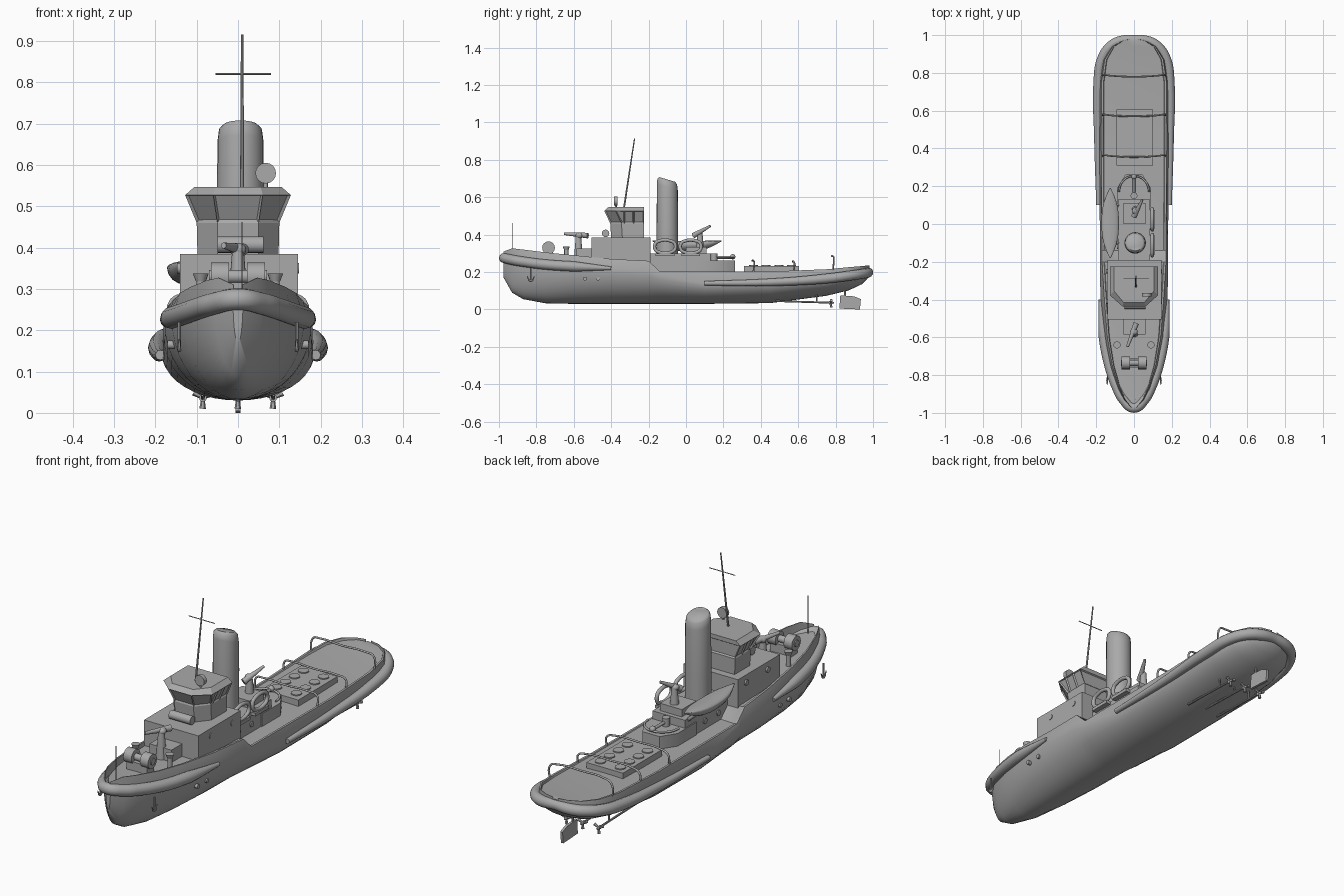
import bpy, bmesh, math
from mathutils import Vector

if "Cube" in bpy.data.objects:
    bpy.data.objects.remove(bpy.data.objects["Cube"])

grey = bpy.data.materials.new("plain_grey")
grey.use_nodes = True
COLOR = (0.4, 0.4, 0.4, 1)
grey.diffuse_color = COLOR
grey.node_tree.nodes["Principled BSDF"].inputs["Base Color"].default_value = COLOR


def finish(name, mesh, angle=35):
    ob = bpy.data.objects.new(name, mesh)
    bpy.context.collection.objects.link(ob)
    mesh.materials.clear()
    mesh.materials.append(grey)
    bpy.ops.object.select_all(action='DESELECT')
    ob.select_set(True)
    bpy.context.view_layer.objects.active = ob
    bpy.ops.object.shade_smooth_by_angle(angle=math.radians(angle))
    return ob


def from_bm(name, bm, angle=35):
    bmesh.ops.recalc_face_normals(bm, faces=bm.faces[:])
    mesh = bpy.data.meshes.new(name)
    bm.to_mesh(mesh)
    bm.free()
    return finish(name, mesh, angle)


def loft(name, rings, angle=35, inset=None):
    """Skin closed rings of points; optionally sink panels in one band."""
    bm = bmesh.new()
    vs = [[bm.verts.new(p) for p in r] for r in rings]
    n = len(rings[0])
    band = []
    for k, (a, b) in enumerate(zip(vs, vs[1:])):
        for i in range(n):
            f = bm.faces.new((a[i], a[(i + 1) % n], b[(i + 1) % n], b[i]))
            if k == inset:
                band.append(f)
    bm.faces.new(vs[0])
    bm.faces.new(vs[-1])
    bmesh.ops.recalc_face_normals(bm, faces=bm.faces[:])
    if band:
        bmesh.ops.inset_individual(bm, faces=band, thickness=0.007, depth=-0.006)
    return from_bm(name, bm, angle)


def box(name, x, y, z):
    rings = [[(x[0], y[0], h), (x[1], y[0], h), (x[1], y[1], h), (x[0], y[1], h)] for h in z]
    return loft(name, rings)


def rod(name, a, b, r1, r2=None, sides=16):
    """Round bar or cone between two points."""
    a, b = Vector(a), Vector(b)
    bm = bmesh.new()
    bmesh.ops.create_cone(bm, cap_ends=True, segments=sides, radius1=r1,
                          radius2=r1 if r2 is None else r2, depth=(b - a).length)
    rot = (b - a).to_track_quat('Z', 'Y').to_matrix()
    for v in bm.verts:
        v.co = rot @ v.co + (a + b) / 2
    return from_bm(name, bm)


def ball(name, loc, size):
    bm = bmesh.new()
    bmesh.ops.create_uvsphere(bm, u_segments=20, v_segments=12, radius=1)
    for v in bm.verts:
        v.co = Vector(loc) + Vector(c * s for c, s in zip(v.co, size))
    return from_bm(name, bm)


def pipe(name, pts, radii, closed=False, res=4):
    """Smooth tube through points, with a radius for each."""
    cu = bpy.data.curves.new(name + "_path", 'CURVE')
    cu.dimensions = '3D'
    cu.bevel_depth = 1
    cu.bevel_resolution = res
    cu.resolution_u = 5
    cu.use_fill_caps = True
    sp = cu.splines.new('BEZIER')
    sp.bezier_points.add(len(pts) - 1)
    sp.use_cyclic_u = closed
    for i, (bp, p) in enumerate(zip(sp.bezier_points, pts)):
        bp.co = p
        bp.handle_left_type = bp.handle_right_type = 'AUTO'
        bp.radius = radii[i] if isinstance(radii, list) else radii
    tmp = bpy.data.objects.new(name + "_tmp", cu)
    bpy.context.collection.objects.link(tmp)
    bpy.context.view_layer.update()
    mesh = bpy.data.meshes.new_from_object(tmp.evaluated_get(bpy.context.evaluated_depsgraph_get()))
    bpy.data.objects.remove(tmp)
    return finish(name, mesh, 50)


# Hull stations: y, half width, keel, gunwale, bulwark top, deck
ST = [(-.975, .012, .17, .27, .31, .285), (-.93, .055, .09, .265, .327, .28),
      (-.87, .088, .055, .255, .32, .275), (-.75, .13, .033, .24, .305, .27),
      (-.6, .16, .03, .23, .29, .265), (-.4, .178, .03, .22, .27, .262),
      (-.2, .18, .03, .21, .26, .257), (-.14, .18, .03, .185, .203, .2),
      (.1, .182, .03, .14, .203, .2), (.45, .185, .034, .145, .203, .2),
      (.75, .183, .073, .165, .215, .207), (.87, .165, .102, .18, .226, .215),
      (.94, .12, .135, .19, .232, .22), (.97, .065, .165, .195, .235, .225),
      (.98, .015, .185, .2, .235, .225)]
rings = []
for y, w, keel, gun, top, deck in ST:
    half = [(w * math.sin(t * math.pi / 20), gun - (gun - keel) * math.cos(t * math.pi / 20))
            for t in range(1, 11)]
    lean = .88 if y < -.3 else .94
    half += [(w * lean, top), (w * lean * .94, top), (w * lean * .92, deck)]
    right = [(x, y, z) for x, z in half]
    left = [(-x, y, z) for x, z in reversed(half)]
    rings.append([(0, y, keel)] + right + [(0, y, deck + .004)] + left)
loft("hull", rings, 40)

# Rubber fenders round bow and stern
bow = [s for s in ST if s[0] <= -.4][1:]
side = [(s[1], s[0], s[3]) for s in bow]
rad = [.027] * (len(side) - 1) + [.009]
pipe("bow_fender", [(-x, y, z) for x, y, z in side[::-1]] + [(0, -.974, .275)] + side,
     rad[::-1] + [.026] + rad)
stern = [s for s in ST if s[0] >= .1][:-1]
side = [(s[1] + .006, s[0], s[3]) for s in stern][::-1]
rad = [.026] * (len(side) - 2) + [.02, .012]
pipe("stern_fender", [(-x, y, z) for x, y, z in side[::-1]] + [(0, .976, .2)] + side,
     rad[::-1] + [.024] + rad)

# Deckhouses
box("fore_deckhouse", (-.14, .145), (-.505, -.19), (.25, .385))
box("mid_deckhouse", (-.085, .085), (-.2, .13), (.195, .3))
plan = [(-.09, .05), (.09, .05), (.09, .19), (.045, .262), (-.045, .262), (-.09, .19)]
loft("aft_deckhouse", [[(x, y, z) for x, y in plan] for z in (.19, .262)])
box("monitor_platform", (-.055, .06), (0, .11), (.29, .335))
box("fore_monitor_platform", (-.055, .06), (-.585, -.5), (.26, .325))
for s in (-1, 1):
    for y in (-.41, -.25):
        rod("deckhouse_porthole", (s * .14, y, .35), (s * .148, y, .35), .013)
    for y in (-.12, -.02):
        rod("lower_porthole", (s * .08, y, .24), (s * .09, y, .24), .013)
    for y in (-.54, -.47):
        rod("hull_porthole", (s * .15, y, .165), (s * .171, y, .165), .01)


# Wheelhouse with flared window band
def cabin_ring(z, hw, front, nose):
    half = [(nose, front), (hw, front + .06)] + [(hw, y) for y in (-.33, -.28, -.225)]
    return [(x, y, z) for x, y in half] + [(-x, y, z) for x, y in reversed(half)]


loft("wheelhouse", [cabin_ring(.38, .098, -.4, .05), cabin_ring(.46, .1, -.405, .05),
                    cabin_ring(.527, .128, -.437, .06), cabin_ring(.547, .105, -.415, .055)],
     20, inset=1)
rod("forward_locker", (-.05, -.43, .407), (.062, -.43, .407), .02)
rod("searchlight", (.067, -.385, .58), (.067, -.365, .58), .025)
rod("searchlight_stand", (.067, -.375, .54), (.067, -.375, .57), .005)

# Mast, crossbar and jackstaff
rod("mast", (.01, -.332, .54), (.01, -.275, .915), .005, .003, 8)
rod("mast_crossbar", (-.055, -.29, .82), (.08, -.29, .82), .002, sides=8)
rod("jackstaff", (.01, -.93, .28), (.01, -.93, .462), .0015, sides=6)

# Funnel with sloping, rounded top
rings = []
for z, r, slope in ((.29, .057, 0), (.4, .057, 0), (.655, .056, .3), (.685, .052, .3), (.695, .042, .3)):
    rings.append([(.006 + r * math.cos(a), -.1 + r * math.sin(a), z - slope * r * math.sin(a))
                  for a in (i * math.pi / 12 for i in range(24))])
loft("funnel", rings, 50)

# Lifeboat on one side, framed rafts on the other
hull_rings = []
for t in range(11):
    u = t / 5 - 1
    w = .046 * max(.06, 1 - abs(u) ** 2.6)
    hull_rings.append([(-.126 + w * math.cos(a), .005 + .185 * u,
                        .352 + .015 * u * u + (.042 if math.sin(a) < 0 else .014) * w / .046 * math.sin(a))
                       for a in (i * math.pi / 8 for i in range(16))])
loft("lifeboat", hull_rings, 50)
for y in (-.1, .1):
    rod("lifeboat_cradle", (-.08, y, .29), (-.12, y, .325), .008)
for y in (-.112, .025):
    pts = [(.097, y + dy * .053, .336 + dz * .028)
           for dy, dz in ((-1, -.5), (-.7, -1), (.7, -1), (1, -.5), (1, .5), (.7, 1), (-.7, 1), (-1, .5))]
    pipe("raft_frame", pts, .009, closed=True)
    box("raft_shelf", (.08, .11), (y - .05, y + .05), (.285, .3))

# Water cannons
rod("fore_cannon_pillar", (0, -.575, .27), (0, -.575, .395), .024, .014)
rod("fore_cannon_barrel", (.012, -.525, .395), (-.035, -.65, .405), .015, .007)
ball("fore_cannon_joint", (0, -.57, .395), (.02, .02, .016))
rod("aft_cannon_pillar", (.008, .075, .33), (.008, .075, .41), .02, .013)
rod("aft_cannon_barrel", (0, .04, .395), (.045, .13, .447), .015, .006)
ball("aft_cannon_joint", (.008, .07, .41), (.018, .018, .014))

# Foredeck winch and bollards
for s in (-1, 1):
    rod("winch_drum", (s * .022, -.735, .33), (s * .065, -.735, .33), .034)
    rod("bollard", (s * .09, -.64, .265), (s * .09, -.64, .32), .011)
    rod("bollard_cap", (s * .09, -.64, .318), (s * .09, -.64, .337), .012, .019)
    # Anchors
    rod("anchor_shank", (s * .142, -.83, .155), (s * .142, -.83, .22), .004, sides=8)
    pipe("anchor_arms", [(s * .142, -.85, .178), (s * .142, -.83, .152), (s * .142, -.81, .178)],
         [.002, .005, .002])
rod("winch_shaft", (-.07, -.735, .33), (.07, -.735, .33), .016)
box("winch_base", (-.055, .055), (-.76, -.71), (.26, .315))

# Towing hook and its guide rail
arc = [(.08 * math.cos(a), .17 + .085 * math.sin(a), .275) for a in (i * math.pi / 8 for i in range(9))]
pipe("tow_guide", arc, .005)
rod("tow_post", (0, .15, .26), (0, .15, .3), .018)
rod("tow_arm", (0, .15, .28), (0, .25, .28), .007)
ball("tow_hook", (0, .25, .282), (.014, .014, .014))

# Aft hatch with round covers, and arched towing rails
box("aft_hatch", (-.092, .1), (.31, .605), (.2, .232))
for x in (-.05, .055):
    for i in range(4):
        y = .36 + i * .068
        rod("hatch_cover", (x, y, .23), (x, y, .237), .024)
for y, z in ((.36, .26), (.575, .255), (.785, .285)):
    pts = [(-.165, y, .2), (-.16, y + .005, z - .012), (-.12, y, z), (0, y - .005, z)]
    pipe("towing_arch", pts + [(-x, yy, h) for x, yy, h in pts[-2::-1]], .0045)

# Propellers, shafts and rudder
for x in (-.085, 0, .085):
    rod("propeller_shaft", (x, .48, .045), (x, .785, .036), .005, sides=8)
    rod("propeller_hub", (x, .765, .036), (x, .79, .036), .009, .004)
    rod("shaft_strut", (x, .7, .038), (x, .7, .09), .004, sides=8)
    for k in range(3):
        a = k * math.tau / 3 + .5
        tip = (x + .026 * math.cos(a), .776, .036 + .026 * math.sin(a))
        rod("propeller_blade", (x, .776, .036), tip, .004, .008, 6)
rod("rudder_stock", (0, .85, .06), (0, .85, .13), .006, sides=8)
rudder = [(.82, .005), (.93, 0), (.935, .055), (.9, .07), (.825, .075)]
loft("rudder", [[(x, y, z) for y, z in rudder] for x in (-.006, .006)])
